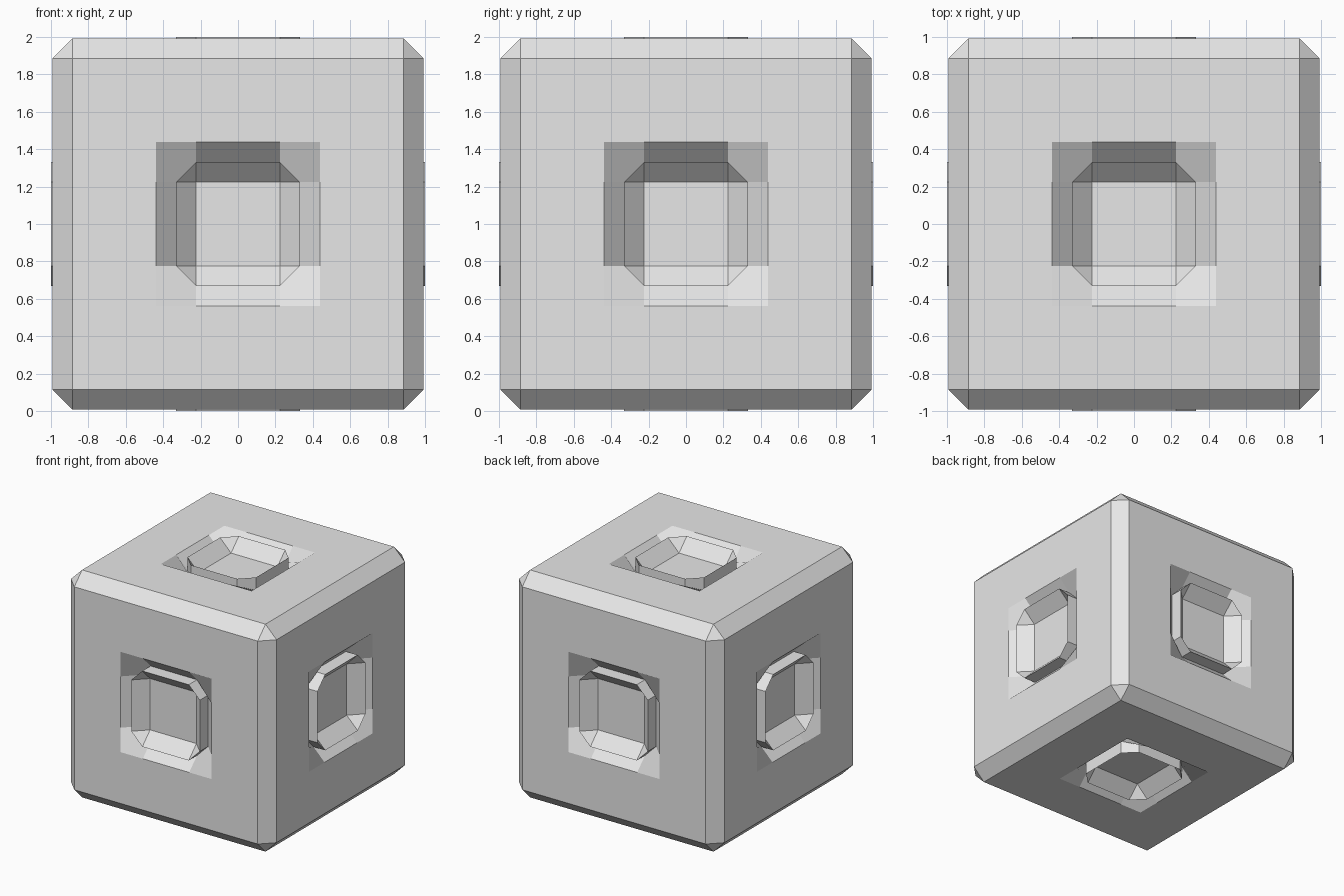
import bpy
import bmesh
from math import pi
from mathutils import Matrix, Vector

if "Cube" in bpy.data.objects:
    bpy.data.objects.remove(bpy.data.objects["Cube"], do_unlink=True)

HALF = 0.993          # cube face distance
W = 0.107             # bevel width
FLAT = HALF - W       # half width of the flat face
HOLE = 0.331          # half width of the socket
RIM = HOLE + W        # outer edge of the socket bevel
FLOOR = HOLE - W      # half width of the socket floor
TOP = 1.0             # height of the raised socket rim

bm = bmesh.new()


def face(points, matrix=Matrix()):
    bm.faces.new([bm.verts.new(matrix @ Vector(p)) for p in points])


def panel(matrix):
    """One cube face with its bevelled socket and raised ring."""
    low, deep = HALF - W, TOP - W
    f, r, h, i = FLAT, RIM, HOLE, FLOOR
    for k in range(4):
        m = matrix @ Matrix.Rotation(k * pi / 2, 4, "Z")
        # flat border
        face([(-f, f, HALF), (-r, r, HALF), (-i, r, HALF),
              (i, r, HALF), (r, r, HALF), (f, f, HALF)], m)
        # straight side: outer slope, ring wall, inner slope
        rows = [(r, HALF), (h, low), (h, TOP), (i, deep)]
        for (y0, z0), (y1, z1) in zip(rows, rows[1:]):
            face([(i, y0, z0), (-i, y0, z0), (-i, y1, z1), (i, y1, z1)], m)
        # corner: shallow patch, ring wall, inner triangle
        face([(i, r, HALF), (i, h, low), (h, i, low),
              (r, i, HALF), (r, r, HALF)], m)
        face([(i, h, low), (i, h, TOP), (h, i, TOP), (h, i, low)], m)
        face([(i, h, TOP), (i, i, deep), (h, i, TOP)], m)
    face([(i, i, deep), (-i, i, deep), (-i, -i, deep), (i, -i, deep)], matrix)


# six panels
for k in range(4):
    panel(Matrix.Rotation(k * pi / 2, 4, "Z") @ Matrix.Rotation(pi / 2, 4, "X"))
panel(Matrix())
panel(Matrix.Rotation(pi, 4, "X"))

# chamfered cube edges and corners
signs = (-1, 1)
for axis in range(3):
    for s in signs:
        for t in signs:
            quad = []
            for a, b, c in ((-FLAT, HALF, FLAT), (FLAT, HALF, FLAT),
                            (FLAT, FLAT, HALF), (-FLAT, FLAT, HALF)):
                p = [0, 0, 0]
                p[axis], p[(axis + 1) % 3], p[(axis + 2) % 3] = a, s * b, t * c
                quad.append(p)
            face(quad)
for sx in signs:
    for sy in signs:
        for sz in signs:
            face([(sx * HALF, sy * FLAT, sz * FLAT),
                  (sx * FLAT, sy * HALF, sz * FLAT),
                  (sx * FLAT, sy * FLAT, sz * HALF)])

bmesh.ops.remove_doubles(bm, verts=bm.verts[:], dist=0.0005)
bmesh.ops.recalc_face_normals(bm, faces=bm.faces[:])
bmesh.ops.translate(bm, verts=bm.verts[:], vec=(0, 0, 1))

mesh = bpy.data.meshes.new("socketed_cube")
bm.to_mesh(mesh)
bm.free()

grey = bpy.data.materials.new("light_grey")
grey.use_nodes = True
grey.diffuse_color = (0.8, 0.8, 0.8, 1)
grey.node_tree.nodes["Principled BSDF"].inputs["Base Color"].default_value = (0.8, 0.8, 0.8, 1)
mesh.materials.append(grey)

cube = bpy.data.objects.new("socketed_cube", mesh)
bpy.context.scene.collection.objects.link(cube)
